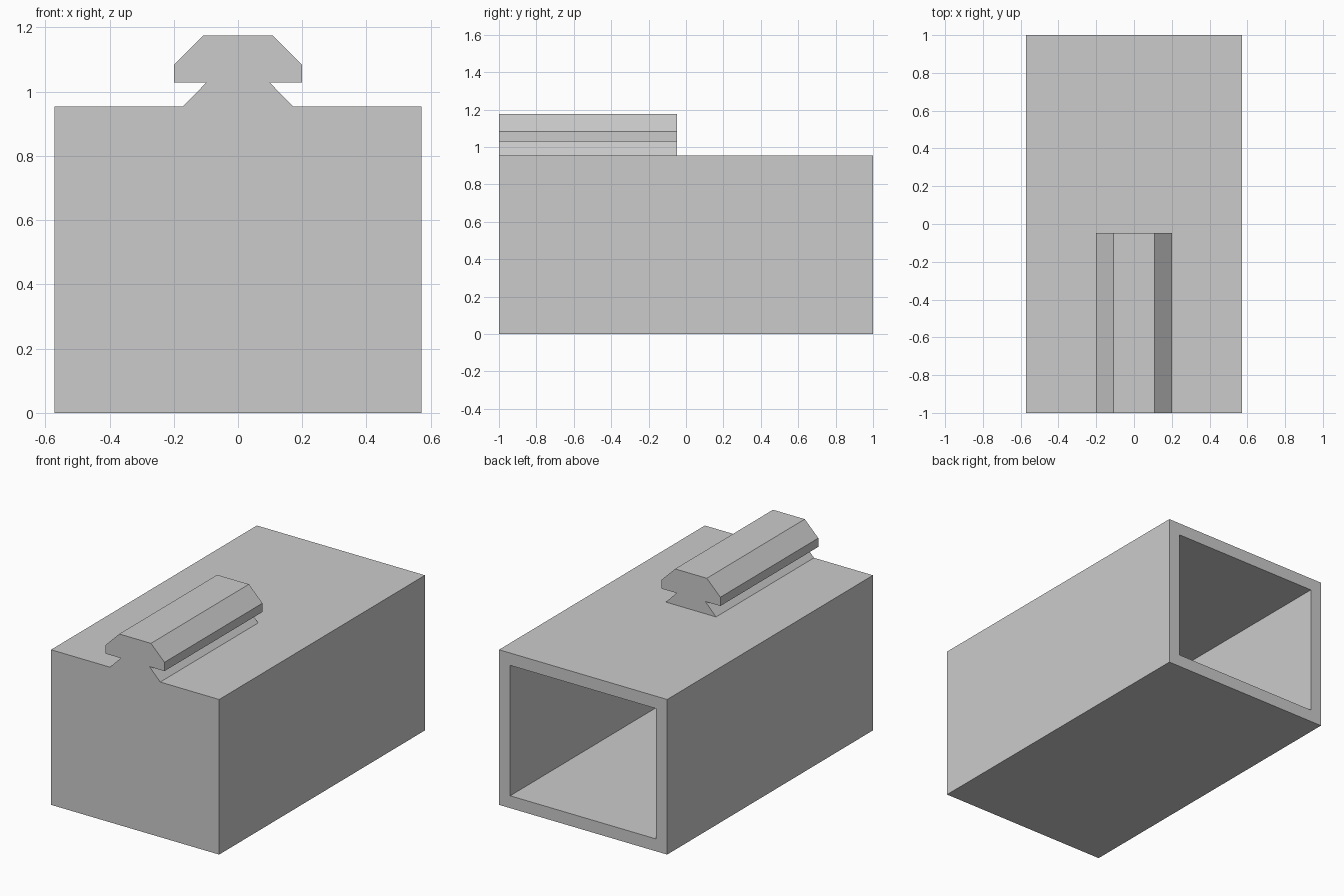
import bpy
import bmesh

cube = bpy.data.objects.get("Cube")
if cube:
    bpy.data.objects.remove(cube, do_unlink=True)

HALF_W, HALF_L, HEIGHT, WALL = 0.572, 1.0, 0.954, 0.076
RAIL_END = -0.048

grey = bpy.data.materials.new("plain grey")
grey.use_nodes = True
colour = (0.6, 0.6, 0.6, 1)
grey.diffuse_color = colour
grey.node_tree.nodes["Principled BSDF"].inputs["Base Color"].default_value = colour


def extruded(name, half_profile, y0, y1):
    """Prism along y from the right half of a mirrored x-z profile."""
    outline = half_profile + [(-x, z) for x, z in reversed(half_profile)]
    bm = bmesh.new()
    face = bm.faces.new([bm.verts.new((x, y0, z)) for x, z in outline])
    ext = bmesh.ops.extrude_face_region(bm, geom=[face])["geom"]
    moved = [v for v in ext if isinstance(v, bmesh.types.BMVert)]
    bmesh.ops.translate(bm, verts=moved, vec=(0, y1 - y0, 0))
    bmesh.ops.recalc_face_normals(bm, faces=bm.faces)
    mesh = bpy.data.meshes.new(name)
    bm.to_mesh(mesh)
    bm.free()
    mesh.materials.append(grey)
    obj = bpy.data.objects.new(name, mesh)
    bpy.context.collection.objects.link(obj)
    return obj


def combine(target, helper, operation):
    mod = target.modifiers.new(helper.name, "BOOLEAN")
    mod.operation = operation
    mod.solver = "EXACT"
    mod.object = helper
    bpy.context.view_layer.objects.active = target
    bpy.ops.object.modifier_apply(modifier=mod.name)
    bpy.data.objects.remove(helper, do_unlink=True)


# Box body
body = extruded("box_with_rail", [(HALF_W, 0), (HALF_W, HEIGHT)], -HALF_L, HALF_L)

# Dovetail rail, its foot sunk into the top wall
rail = extruded("rail", [
    (0.171, HEIGHT - WALL / 2), (0.171, HEIGHT), (0.098, 1.029),
    (0.2, 1.029), (0.2, 1.083), (0.108, 1.175)], -HALF_L, RAIL_END)
combine(body, rail, "UNION")

# Cavity open at the back
inner = HALF_W - WALL
cavity = extruded("cavity", [(inner, WALL), (inner, HEIGHT - WALL)],
                  -HALF_L + WALL, HALF_L + WALL)
combine(body, cavity, "DIFFERENCE")
